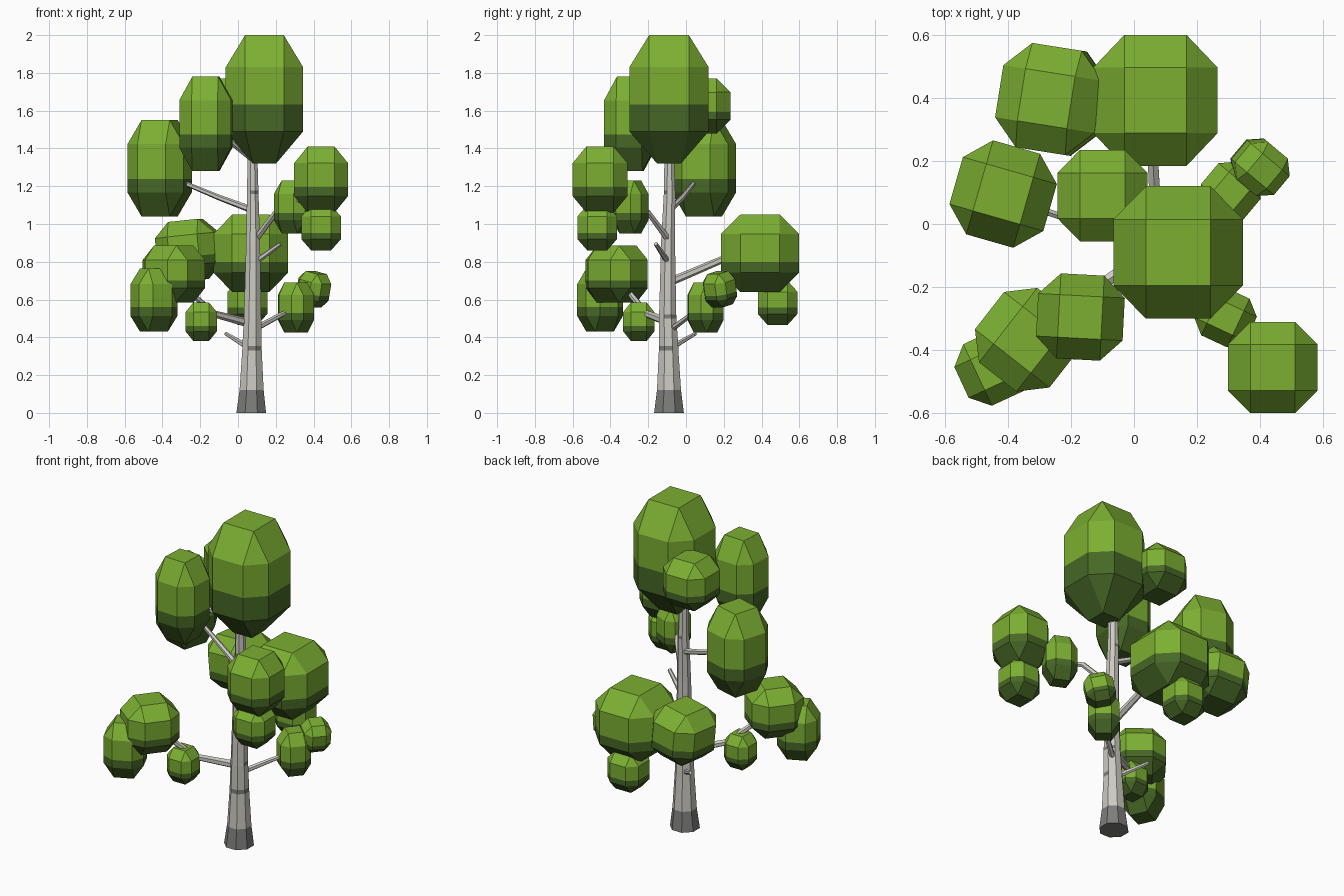
import bpy, bmesh, math
from mathutils import Vector, Matrix

if "Cube" in bpy.data.objects:
    bpy.data.objects.remove(bpy.data.objects["Cube"])


def material(name, rgb):
    m = bpy.data.materials.new(name)
    m.diffuse_color = (*rgb, 1)
    m.use_nodes = True
    m.node_tree.nodes["Principled BSDF"].inputs["Base Color"].default_value = m.diffuse_color
    return m


LEAF = material("leaf_green", (0.20, 0.43, 0.032))
SHADE = material("dark_leaf_green", (0.062, 0.135, 0.019))
BARK = material("pale_bark", (0.60, 0.59, 0.54))
ROOT = material("grey_bark", (0.205, 0.205, 0.20))


def finish(bm, name, mats):
    bmesh.ops.recalc_face_normals(bm, faces=bm.faces)
    me = bpy.data.meshes.new(name)
    bm.to_mesh(me)
    bm.free()
    for m in mats:
        me.materials.append(m)
    ob = bpy.data.objects.new(name, me)
    bpy.context.collection.objects.link(ob)
    return ob


def loft(name, path, sides, mats, rule=None, upright=False):
    """Tube through (x, y, z, radius) points; rule(segment, side) picks the material."""
    bm = bmesh.new()
    pts = [Vector(p[:3]) for p in path]
    rings = []
    for i, p in enumerate(path):
        d = pts[min(i + 1, len(pts) - 1)] - pts[max(i - 1, 0)]
        q = Matrix.Identity(3) if upright else d.to_track_quat('Z', 'Y').to_matrix()
        rings.append([bm.verts.new(pts[i] + q @ Vector((
            p[3] * math.cos(2 * math.pi * (k + 0.5) / sides),
            p[3] * math.sin(2 * math.pi * (k + 0.5) / sides), 0)))
            for k in range(sides)])
    for i in range(len(rings) - 1):
        for k in range(sides):
            n = (k + 1) % sides
            f = bm.faces.new((rings[i][k], rings[i][n], rings[i + 1][n], rings[i + 1][k]))
            f.material_index = rule(i, k) if rule else 0
    low = bm.faces.new(rings[0][::-1])
    low.material_index = rule(0, 0) if rule else 0
    bm.faces.new(rings[-1])
    return finish(bm, name, mats)


def leaf_clump(name, x, y, z0, z1, sx, sy, rot=0, tilt=0, split=0.39, taper=1):
    """Chamfered block, dark below the split height."""
    bm = bmesh.new()
    bmesh.ops.create_cube(bm, size=1)
    bmesh.ops.bevel(bm, geom=bm.edges[:], offset=0.25, segments=1, affect='EDGES')
    for v in bm.verts:
        if v.co.z < -0.45:
            v.co.x *= taper
            v.co.y *= taper
    cut = split - 0.5
    bmesh.ops.bisect_plane(bm, geom=bm.verts[:] + bm.edges[:] + bm.faces[:],
                           plane_co=(0, 0, cut), plane_no=(0, 0, 1))
    for f in bm.faces:
        f.material_index = int(f.calc_center_median().z < cut)
    bm.transform(Matrix.Translation((x, y, (z0 + z1) / 2))
                 @ Matrix.Rotation(math.radians(rot), 4, 'Z')
                 @ Matrix.Rotation(math.radians(tilt), 4, 'Y')
                 @ Matrix.Diagonal((sx, sy, z1 - z0, 1)))
    return finish(bm, name, [LEAF, SHADE])


# Trunk with dark root flare and a few dark bark marks
trunk = [(0.07, -0.09, 0, 0.085), (0.072, -0.09, 0.12, 0.069),
         (0.074, -0.092, 0.33, 0.056), (0.074, -0.092, 0.355, 0.055),
         (0.077, -0.097, 0.50, 0.050), (0.077, -0.097, 0.52, 0.049),
         (0.080, -0.095, 0.90, 0.040), (0.078, -0.087, 1.16, 0.033),
         (0.078, -0.087, 1.178, 0.0325), (0.077, -0.088, 1.32, 0.029),
         (0.08, -0.09, 1.50, 0.022)]
marks = {2: (5, 6, 7), 4: (0, 7), 7: (5, 6, 1)}
loft("trunk", trunk, 8, [BARK, ROOT],
     lambda i, k: int(i == 0 or k in marks.get(i, ())), upright=True)

# Branches
branches = {
    "left_branch": [(0.06, -0.08, 1.08, 0.018), (-0.10, -0.02, 1.14, 0.015), (-0.34, 0.06, 1.24, 0.011)],
    "low_left_branch": [(0.06, -0.08, 0.475, 0.024), (-0.13, -0.21, 0.525, 0.019), (-0.32, -0.35, 0.70, 0.013)],
    "low_left_twig": [(-0.12, -0.21, 0.525, 0.013), (-0.19, -0.25, 0.49, 0.010)],
    "low_right_branch": [(0.08, -0.08, 0.44, 0.017), (0.22, 0.02, 0.515, 0.014), (0.31, 0.10, 0.56, 0.010)],
    "left_stub": [(0.05, -0.07, 0.35, 0.016), (-0.065, 0.05, 0.42, 0.010)],
    "right_stub": [(0.08, -0.09, 0.79, 0.017), (0.225, -0.16, 0.895, 0.011)],
    "right_branch": [(0.08, -0.08, 0.90, 0.019), (0.20, -0.20, 1.06, 0.016), (0.31, -0.37, 1.12, 0.014), (0.44, -0.46, 1.18, 0.011)],
    "back_branch": [(0.075, -0.07, 0.70, 0.022), (0.06, 0.20, 0.815, 0.019), (0.06, 0.39, 0.87, 0.013)],
    "upper_left_branch": [(0.08, -0.09, 1.34, 0.017), (-0.15, -0.28, 1.52, 0.011)],
    "upper_back_branch": [(0.08, -0.09, 1.42, 0.017), (-0.09, 0.08, 1.60, 0.011)],
}
for name, path in branches.items():
    loft(name, path, 6, [BARK])

# Leaf clumps
leaf_clump("crown_leaves", 0.14, -0.09, 1.32, 2.00, 0.41, 0.42, split=0.46, taper=0.6)
leaf_clump("upper_left_leaves", -0.17, -0.295, 1.28, 1.78, 0.275, 0.27, rot=-3)
leaf_clump("upper_back_leaves", -0.10, 0.09, 1.48, 1.77, 0.285, 0.29)
leaf_clump("left_leaves", -0.415, 0.095, 1.04, 1.55, 0.31, 0.31, rot=-16)
leaf_clump("right_leaves", 0.44, -0.455, 1.06, 1.41, 0.285, 0.29)
leaf_clump("right_lower_leaves", 0.44, -0.47, 0.86, 1.10, 0.21, 0.21)
leaf_clump("right_inner_leaves", 0.29, -0.295, 0.95, 1.23, 0.18, 0.17, rot=-25)
leaf_clump("back_leaves", 0.068, 0.392, 0.64, 1.05, 0.395, 0.415)
leaf_clump("back_lower_leaves", 0.05, 0.485, 0.465, 0.70, 0.21, 0.21)
leaf_clump("back_left_leaves", -0.262, 0.395, 0.70, 1.02, 0.32, 0.335, rot=-9, tilt=-6)
leaf_clump("front_left_leaves", -0.34, -0.367, 0.585, 0.885, 0.30, 0.30, rot=-38)
leaf_clump("front_left_lower_leaves", -0.445, -0.455, 0.43, 0.765, 0.225, 0.215, rot=25)
leaf_clump("low_twig_leaves", -0.195, -0.25, 0.38, 0.585, 0.165, 0.165)
leaf_clump("low_right_leaves", 0.307, 0.103, 0.425, 0.69, 0.175, 0.175, rot=-40)
leaf_clump("low_right_tip_leaves", 0.40, 0.18, 0.565, 0.745, 0.165, 0.155, rot=-40, tilt=12)
